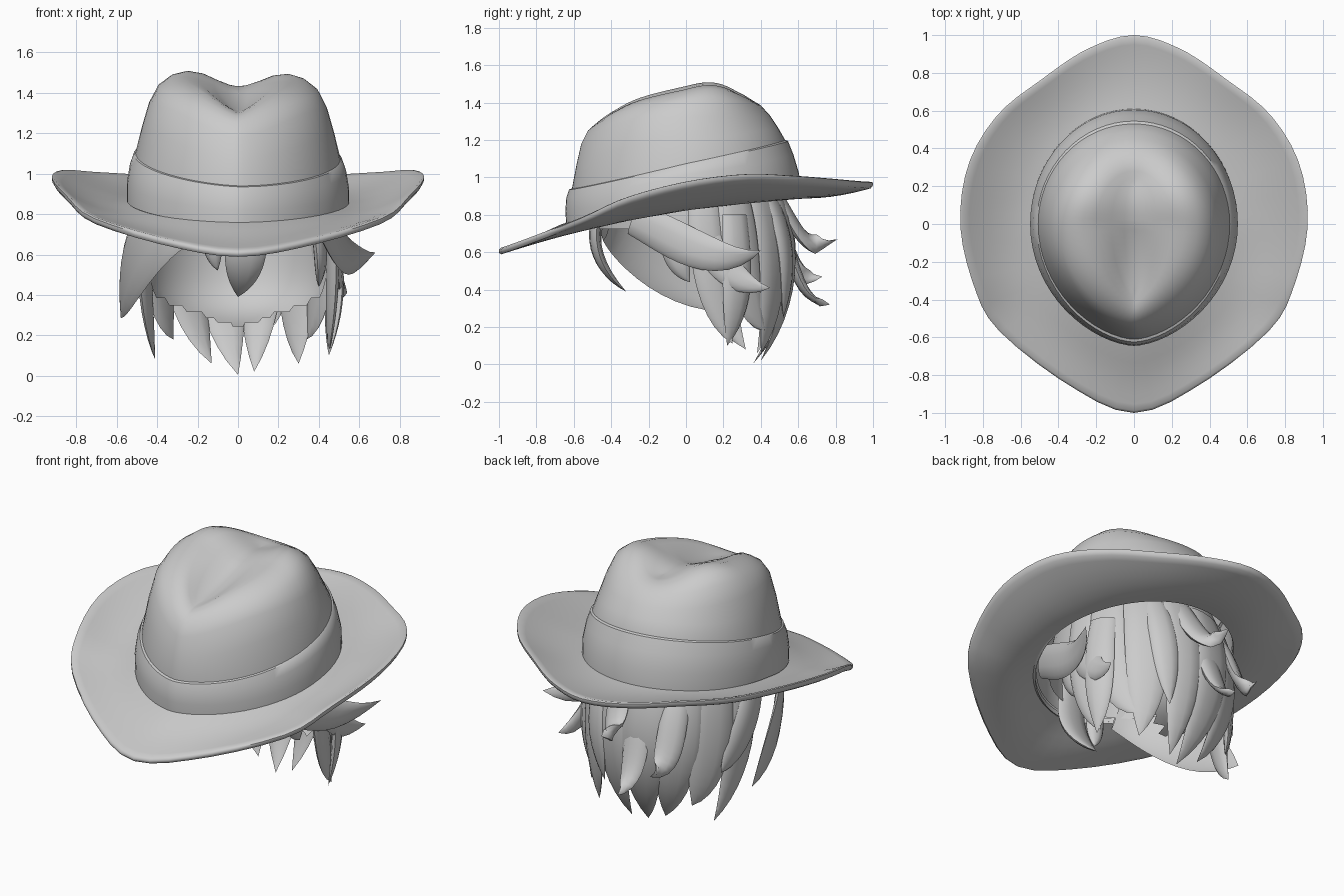
import bpy, bmesh, math
from mathutils import Vector

if "Cube" in bpy.data.objects:
    bpy.data.objects.remove(bpy.data.objects["Cube"])

N = 64
grey = bpy.data.materials.new("plain_grey")
grey.diffuse_color = (0.6, 0.6, 0.6, 1)
grey.use_nodes = True
grey.node_tree.nodes["Principled BSDF"].inputs["Base Color"].default_value = grey.diffuse_color


def finish(name, bm, angle=40):
    bmesh.ops.remove_doubles(bm, verts=bm.verts, dist=0.0005)
    bmesh.ops.recalc_face_normals(bm, faces=bm.faces)
    me = bpy.data.meshes.new(name)
    bm.to_mesh(me)
    bm.free()
    me.materials.append(grey)
    ob = bpy.data.objects.new(name, me)
    bpy.context.collection.objects.link(ob)
    bpy.ops.object.select_all(action='DESELECT')
    ob.select_set(True)
    bpy.context.view_layer.objects.active = ob
    bpy.ops.object.shade_smooth_by_angle(angle=math.radians(angle))
    return ob


def loft(name, rings, wrap=False, angle=40):
    """Skin a list of closed rings; wrap joins the last ring to the first."""
    bm = bmesh.new()
    vs = [[bm.verts.new(p) for p in r] for r in rings]
    n = len(rings[0])
    for k in range(len(rings) if wrap else len(rings) - 1):
        a, b = vs[k], vs[(k + 1) % len(vs)]
        for i in range(n):
            j = (i + 1) % n
            bm.faces.new((a[i], a[j], b[j], b[i]))
    return finish(name, bm, angle)


def catmull(p, t):
    """Smooth curve through points p at parameter t in 0..len-1 (ends mirrored in x)."""
    def at(i):
        if i < 0 or i >= len(p):
            q = p[-i] if i < 0 else p[2 * len(p) - 2 - i]
            return Vector((-q[0], *q[1:]))
        return Vector(p[i])
    k = min(int(t), len(p) - 2)
    f = t - k
    a, b, c, d = (at(k + i) for i in (-1, 0, 1, 2))
    return 0.5 * (2 * b + (c - a) * f + (2 * a - 5 * b + 4 * c - d) * f * f + (3 * b - a - 3 * c + d) * f ** 3)


def teardrop(a, sx, yf, yb, sharp=1.2):
    """Hat outline: round at the back, pinched at the front."""
    c, s = math.cos(a), math.sin(a)
    x = sx * math.copysign(abs(c) ** (sharp if s < 0 else 1.0), c)
    return x, s * (yb if s > 0 else -yf)


# Brim: half outline (x, y, z) from front to back, mirrored
RIM = [(0, -1, .62), (.35, -.85, .675), (.72, -.56, .79), (.85, -.32, .90), (.92, 0, .985),
       (.875, .32, 1.025), (.72, .58, 1.015), (.49, .765, 1.0), (.25, .925, .985), (0, 1, .98)]
half = [catmull(RIM, i * (len(RIM) - 1) / (N // 2)) for i in range(N // 2 + 1)]
rim = half + [Vector((-p.x, p.y, p.z)) for p in half[-2:0:-1]]


def brim_ring(t, drop):
    out = []
    for p in rim:
        x, y = teardrop(math.atan2(p.y, p.x), .52, -.62, .58)
        z = .86 + (.15 if y < 0 else .11) * y
        sag = .03 - .02 * min(1, max(0, p.y * 2 + .5))
        out.append((x + (p.x - x) * t, y + (p.y - y) * t,
                    z + (p.z - z) * t ** 1.5 - sag * math.sin(math.pi * t) - drop))
    return out


steps = [0, .15, .3, .45, .6, .75, .88, .97]
loft("hat_brim", [brim_ring(t, 0) for t in steps] + [brim_ring(1, .008), brim_ring(1, .022)]
     + [brim_ring(t, .035) for t in reversed(steps)], wrap=True, angle=50)


# Crown and band rings: width, front y, back y, z at front, side and back,
# outline sharpness, and how closely the z dip hugs the front and back
def ring(sx, yf, yb, zf, zs, zb, sharp=1.2, ef=1, eb=1):
    out = []
    for i in range(N):
        a = 2 * math.pi * i / N
        x, y = teardrop(a, sx, yf, yb, sharp)
        s = math.sin(a)
        w = abs(s) ** (ef if s < 0 else eb)
        top = min(.13, max(0, zs - 1.34))
        # ridges climb from the front to just behind the middle
        bump = top * (.2 * math.sin(math.pi * s) if s > 0 else 1.7 * y * (1 - w))
        out.append((x, y, zs + ((zf if s < 0 else zb) - zs) * w + bump - .03 * x))
    return out


loft("hat_crown", [
    ring(.52, -.60, .57, .76, .86, .92),
    ring(.507, -.61, .53, .94, 1.09, 1.20),
    ring(.475, -.585, .49, 1.07, 1.22, 1.27, 1.25, 2, 1.5),
    ring(.44, -.56, .45, 1.18, 1.34, 1.33, 1.35, 3, 1.5),
    ring(.395, -.525, .40, 1.25, 1.425, 1.385, 1.45, 4.5, 2),
    ring(.335, -.485, .355, 1.285, 1.465, 1.41, 1.5, 5, 2.5),
    ring(.27, -.45, .31, 1.30, 1.48, 1.425, 1.5, 5, 3),
    ring(.20, -.42, .28, 1.305, 1.47, 1.425, 1.5, 4, 3),
    ring(.12, -.39, .25, 1.31, 1.445, 1.425, 1.4, 2, 2),
    ring(.05, -.36, .23, 1.315, 1.42, 1.425, 1.3, 1, 1),
    ring(0, -.34, .21, 1.32, 1.41, 1.425)], angle=60)

loft("hat_band", [
    ring(.52, -.61, .57, .73, .84, .90),
    ring(.55, -.64, .61, .745, .85, .91),
    ring(.55, -.645, .605, .82, .94, 1.02),
    ring(.535, -.64, .575, .89, 1.03, 1.12),
    ring(.515, -.625, .545, .935, 1.085, 1.195),
    ring(.495, -.595, .515, .945, 1.095, 1.205)], angle=45)

# Hollow scalp of hair: open at the face, reaching down to the nape behind
bm = bmesh.new()
bmesh.ops.create_uvsphere(bm, u_segments=48, v_segments=32, radius=1)
for v in bm.verts:
    u = v.co.z
    k = math.sqrt((1 - abs(u) ** 5) / max(1 - u * u, .01)) if u < 0 else 1
    v.co = Vector((v.co.x * .46 * k, v.co.y * .50 * k + .02, u * .56 + .78))
cut = []
for f in bm.faces:
    c = f.calc_center_median()
    if c.z < (.72 if c.y < .15 else .24 + .35 * abs(c.x)):
        cut.append(f)
bmesh.ops.delete(bm, geom=cut, context='FACES')
finish("scalp", bm)


# Hair locks: flattened tapering tubes along Bezier curves
def bezier(pts, t):
    pts = [Vector(p) for p in pts]
    while len(pts) > 1:
        pts = [a.lerp(b, t) for a, b in zip(pts, pts[1:])]
    return pts[0]


def lock(name, pts, width, thick=.05, n=12, sides=10):
    rings = []
    for k in range(n + 1):
        t = k / n
        p = bezier(pts, t)
        d = (bezier(pts, min(t + .02, 1)) - bezier(pts, max(t - .02, 0))).normalized()
        out = Vector((p.x, p.y - .02, (p.z - .75) * .5))
        across = d.cross(out).normalized()
        up = across.cross(d)
        f = (.75 + .5 * t) * (1 - t ** 2.6)
        rings.append([p + across * width * f * math.cos(q) + up * thick * f * math.sin(q)
                      for q in (2 * math.pi * i / sides for i in range(sides))])
    loft(name, rings, angle=50)


# Back locks: (angle from straight back, tip x, tip y, tip z, half width)
BACK = [(-80, -.41, .32, .08, .12), (-58, -.32, .40, .18, .14), (-36, -.13, .38, .06, .14),
        (-12, 0, .36, .005, .15), (14, .08, .40, .02, .13), (38, .30, .40, .06, .14),
        (62, .34, .42, .18, .13), (82, .45, .25, .11, .11)]
for i, (deg, x, y, z, w) in enumerate(BACK):
    s, c = math.sin(math.radians(deg)), math.cos(math.radians(deg))
    lock(f"back_lock_{i}", [(s * .44, .03 + c * .46, .92), (s * .50, .03 + c * .58, .66),
                            (s * .46, .05 + c * .54, .30), (x, y, z)], w, .035)

# Outer locks with flicked tips
OUTER = [
    ([(.08, .46, .95), (.06, .60, .72), (.02, .62, .58), (0, .81, .67)], .09),
    ([(-.04, .44, .85), (-.06, .60, .60), (-.08, .56, .34), (-.08, .77, .32)], .09),
    ([(-.25, .42, .85), (-.28, .56, .65), (-.27, .54, .42), (-.27, .73, .47)], .09),
    ([(.22, .44, .9), (.24, .56, .65), (.22, .54, .45), (.18, .52, .25)], .09)]
SIDE = [
    ([(.42, -.28, .78), (.49, -.06, .68), (.52, .16, .50), (.68, .40, .61)], .12),
    ([(.42, .05, .80), (.50, .12, .62), (.48, .24, .40), (.54, .45, .41)], .10),
    ([(.44, .26, .80), (.50, .28, .50), (.47, .28, .30), (.45, .22, .10)], .10),
    ([(-.46, .02, .85), (-.52, .10, .65), (-.46, .22, .45), (-.45, .31, .38)], .11)]
FRINGE = [
    ([(-.12, -.46, .80), (-.13, -.50, .68), (-.13, -.48, .60), (-.10, -.46, .52)], .06),
    ([(.04, -.46, .84), (.05, -.53, .65), (.03, -.46, .50), (0, -.32, .39)], .12),
    ([(.38, -.10, .80), (.42, -.08, .62), (.41, -.04, .52), (.40, .02, .44)], .08)]
for group, locks in (("outer", OUTER), ("side", SIDE), ("fringe", FRINGE)):
    for i, (pts, w) in enumerate(locks):
        lock(f"{group}_lock_{i}", pts, w, .035)

# Broad left lock sweeping from the forehead back to a point below the ear
lock("left_sweep", [(-.24, -.42, .80), (-.48, -.34, .74), (-.56, -.06, .45), (-.58, .2, .285)], .19, .03)
